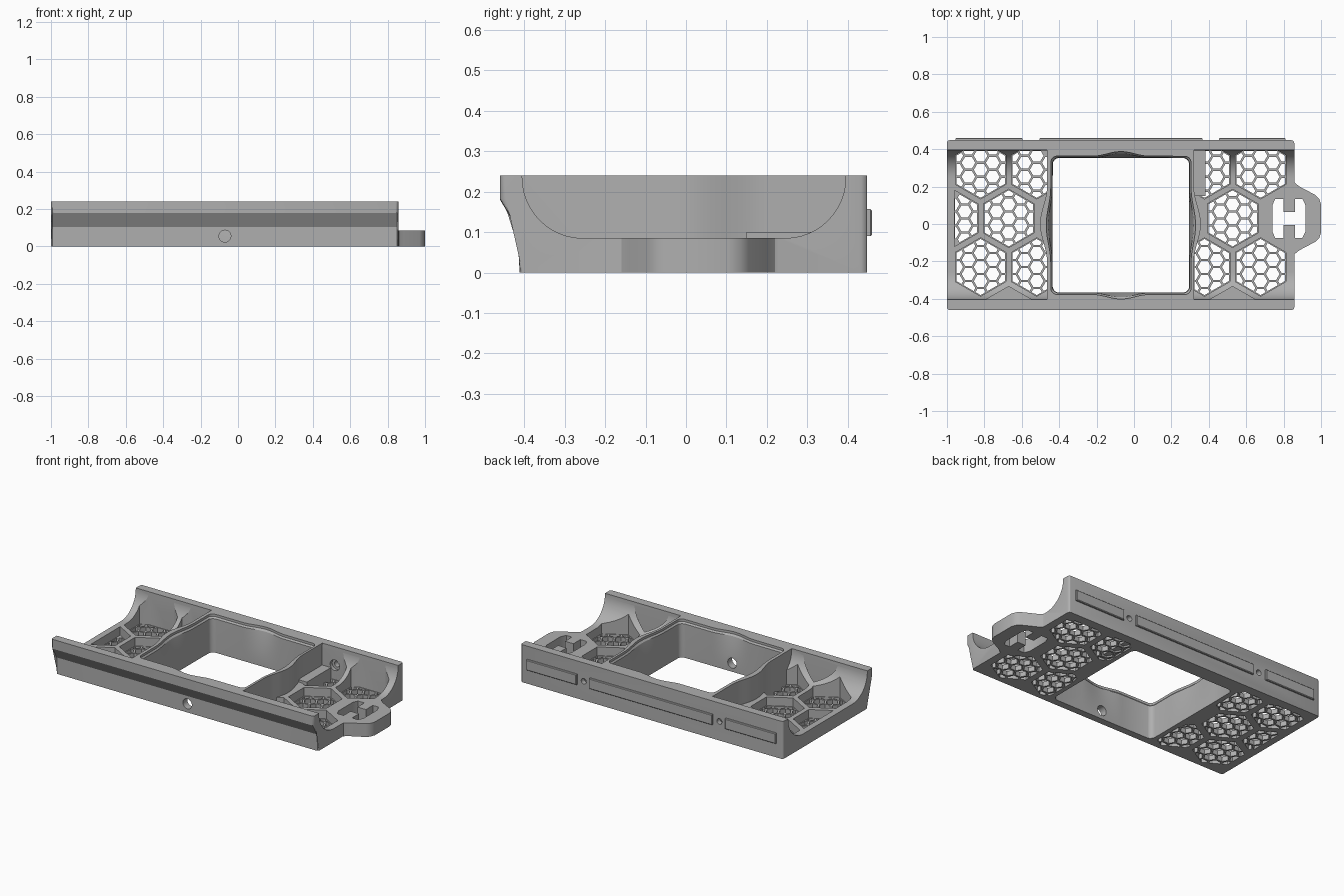
import bpy, bmesh, math
from math import pi, cos, sin

cube = bpy.data.objects.get("Cube")
if cube:
    bpy.data.objects.remove(cube, do_unlink=True)

grey = bpy.data.materials.new("plain grey")
grey.use_nodes = True
GREY = (0.43, 0.43, 0.43, 1)
grey.diffuse_color = GREY
grey.node_tree.nodes["Principled BSDF"].inputs["Base Color"].default_value = GREY


def finish(bm, name):
    bmesh.ops.recalc_face_normals(bm, faces=bm.faces[:])
    mesh = bpy.data.meshes.new(name)
    bm.to_mesh(mesh)
    bm.free()
    mesh.materials.append(grey)
    obj = bpy.data.objects.new(name, mesh)
    bpy.context.collection.objects.link(obj)
    return obj


def add_loft(bm, rings):
    """Closed solid through rings of 3D points."""
    loops = [[bm.verts.new(p) for p in ring] for ring in rings]
    bm.faces.new(loops[0])
    bm.faces.new(loops[-1])
    n = len(loops[0])
    for a, b in zip(loops, loops[1:]):
        for i in range(n):
            bm.faces.new((a[i], a[(i + 1) % n], b[(i + 1) % n], b[i]))


def prisms(name, outlines, z0, z1):
    bm = bmesh.new()
    for o in outlines:
        add_loft(bm, [[(x, y, z) for x, y in o] for z in (z0, z1)])
    return finish(bm, name)


def rect(x0, x1, y0, y1):
    return [(x0, y0), (x1, y0), (x1, y1), (x0, y1)]


def cylinder_y(name, x, z, r, y0, y1, n=24):
    bm = bmesh.new()
    add_loft(bm, [[(x + r * cos(2 * pi * i / n), y, z + r * sin(2 * pi * i / n))
                   for i in range(n)] for y in (y0, y1)])
    return finish(bm, name)


def combine(target, tool, operation="DIFFERENCE"):
    mod = target.modifiers.new("cut", "BOOLEAN")
    mod.operation, mod.object, mod.solver = operation, tool, "EXACT"
    bpy.context.view_layer.objects.active = target
    bpy.ops.object.modifier_apply(modifier=mod.name)
    bpy.data.objects.remove(tool, do_unlink=True)


def hexagon(cx, cy, r, turn):
    return [(cx + r * cos(turn + i * pi / 3), cy + r * sin(turn + i * pi / 3))
            for i in range(6)]


def clip(poly, region):
    """Keep the part of poly inside a convex counter-clockwise region."""
    for (ax, ay), (bx, by) in zip(region, region[1:] + region[:1]):
        def side(p):
            return (bx - ax) * (p[1] - ay) - (by - ay) * (p[0] - ax)
        out = []
        for p, q in zip(poly, poly[1:] + poly[:1]):
            sp, sq = side(p), side(q)
            if sp >= 0:
                out.append(p)
            if sp * sq < 0:
                t = sp / (sp - sq)
                out.append((p[0] + t * (q[0] - p[0]), p[1] + t * (q[1] - p[1])))
        poly = out
        if len(poly) < 3:
            return []
    return poly


def area(poly):
    return sum(p[0] * q[1] - q[0] * p[1]
               for p, q in zip(poly, poly[1:] + poly[:1])) / 2


def bump(t, half):
    return 0.5 + 0.5 * cos(pi * t / half) if abs(t) < half else 0


# Tray: U-shaped channel section swept along x
profile = [(-0.46, 0.24), (-0.46, 0.18), (-0.412, 0.105), (-0.412, 0), (0.448, 0), (0.448, 0.24)]
arc = [i * pi / 24 for i in range(13)]
profile += [(0.395, 0.24)] + [(0.245 + 0.15 * cos(a), 0.235 - 0.15 * sin(a)) for a in arc]
profile += [(-0.255 - 0.15 * sin(a), 0.235 - 0.15 * cos(a)) for a in arc] + [(-0.405, 0.24)]
bm = bmesh.new()
add_loft(bm, [[(x, y, z) for y, z in profile] for x in (-1, 0.857)])
ends = [e for e in bm.edges
        if abs(e.verts[0].co.x - e.verts[1].co.x) < 1e-4
        and abs(e.verts[0].co.z - e.verts[1].co.z) > 0.01
        and all(v.co.y < -0.41 or v.co.y > 0.44 for v in e.verts)]
bmesh.ops.bevel(bm, geom=ends, offset=0.015, segments=3, affect="EDGES", profile=0.5)
tray = finish(bm, "tray")

# Strap tab on the left end, with its joined slots
tab_outline = [(0.8, 0.25), (0.85, 0.25), (0.86, 0.22), (0.885, 0.2), (0.97, 0.155),
               (0.99, 0.135), (1.0, 0.105)]
tab_outline += [(x, 0.06 - y) for x, y in reversed(tab_outline)]
combine(tray, prisms("tab", [tab_outline], 0, 0.085), "UNION")
slots = [(0.74, 0.1), (0.755, 0.135), (0.8, 0.135), (0.8, 0.065), (0.86, 0.065),
         (0.86, 0.135), (0.9, 0.135), (0.917, 0.1)]
slots += [(x, 0.06 - y) for x, y in reversed(slots)]
combine(tray, prisms("strap_slots", [slots], -0.1, 0.3))

# Large hexagonal pockets, each with a honeycomb grille in its floor
centres = [(-0.97, 0), (-0.67, 0), (0.527, 0), (-0.67, -2), (0.527, -2)]
centres += [(x, row) for x in (-0.82, -0.52, 0.377, 0.677) for row in (-1, 1)]
PITCH = 0.075
pockets, cells = [], []
for cx, row in centres:
    cy = 0.03 + 0.26 * row
    x0, x1 = (-0.96, -0.465) if cx < 0 else (0.32, 0.82)
    pockets.append(clip(hexagon(cx, cy, 0.156, pi / 6), rect(x0, x1, -0.404, 0.394)))
    if row == -2:
        continue
    bounds = clip(hexagon(cx, cy, 0.15, pi / 6), rect(x0 + 0.004, x1, -0.4, 0.39))
    for i in range(-3, 4):
        for j in range(-3, 4):
            hx = cx + i * PITCH * 0.866
            hy = cy + (j + 0.5 * (i % 2)) * PITCH
            cell = clip(hexagon(hx, hy, 0.0365, 0), bounds)
            if cell and area(cell) > 0.0004:
                cells.append(cell)
combine(tray, prisms("pockets", pockets, 0.03, 0.3))
combine(tray, prisms("grille_cells", cells, -0.05, 0.06))

# Raised frame round the window, with bowed side walls
steps = [-0.2 + 0.02 * i for i in range(21)]
frame = [(-0.465, -0.408), (0.32, -0.408)]
frame += [(0.32 + 0.037 * bump(y, 0.2), y) for y in steps]
frame += [(0.32, 0.42), (-0.465, 0.42)]
frame += [(-0.465 - 0.037 * bump(y, 0.2), y) for y in reversed(steps)]
combine(tray, prisms("frame", [frame], 0, 0.24), "UNION")
combine(tray, prisms("ledge", [rect(0.31, 0.382, 0.15, 0.41)], 0.01, 0.1), "UNION")


def window_ring(grow, bow, z):
    """Rounded rectangle whose four sides bow outwards."""
    hx, hy, r = 0.365 + grow, 0.36 + grow, 0.035
    cx, cy = -0.07, -0.007
    pts = []
    for k in range(4):
        a, b = (hx, hy) if k % 2 == 0 else (hy, hx)
        half = 0.2 if k % 2 == 0 else 0.15
        side = [(a + bow * bump(half * i / 10, half), half * i / 10) for i in range(-10, 11)]
        side += [(a - r + r * cos(i * pi / 12), b - r + r * sin(i * pi / 12)) for i in range(6)]
        for u, v in side:
            for _ in range(k):
                u, v = -v, u
            pts.append((cx + u, cy + v, z))
    return pts


bm = bmesh.new()
add_loft(bm, [window_ring(0, 0, -0.05), window_ring(0, 0, 0.1),
              window_ring(0.002, 0.022, 0.215), window_ring(0.01, 0.024, 0.225),
              window_ring(0.01, 0.024, 0.3)])
combine(tray, finish(bm, "window"))

# Screw holes through the front and back walls
combine(tray, cylinder_y("front_hole", -0.07, 0.055, 0.032, -0.5, -0.3))
for x in (-0.55, 0.41):
    combine(tray, cylinder_y("back_hole", x, 0.122, 0.018, 0.2, 0.5))
    combine(tray, cylinder_y("back_counterbore", x, 0.122, 0.034, 0.3, 0.415))

bpy.ops.object.select_all(action="DESELECT")
tray.select_set(True)
bpy.context.view_layer.objects.active = tray
bpy.ops.object.shade_smooth_by_angle(angle=math.radians(30))

# Raised plates along the back wall
for name, x0, x1 in (("right", -0.955, -0.597), ("middle", -0.505, 0.365), ("left", 0.455, 0.81)):
    bm = bmesh.new()
    add_loft(bm, [[(x, y, z) for x, z in rect(x0 + d, x1 - d, 0.09 + d, 0.157 - d)]
                  for y, d in ((0.44, 0), (0.456, 0), (0.46, 0.004))])
    finish(bm, "back_plate_" + name)
